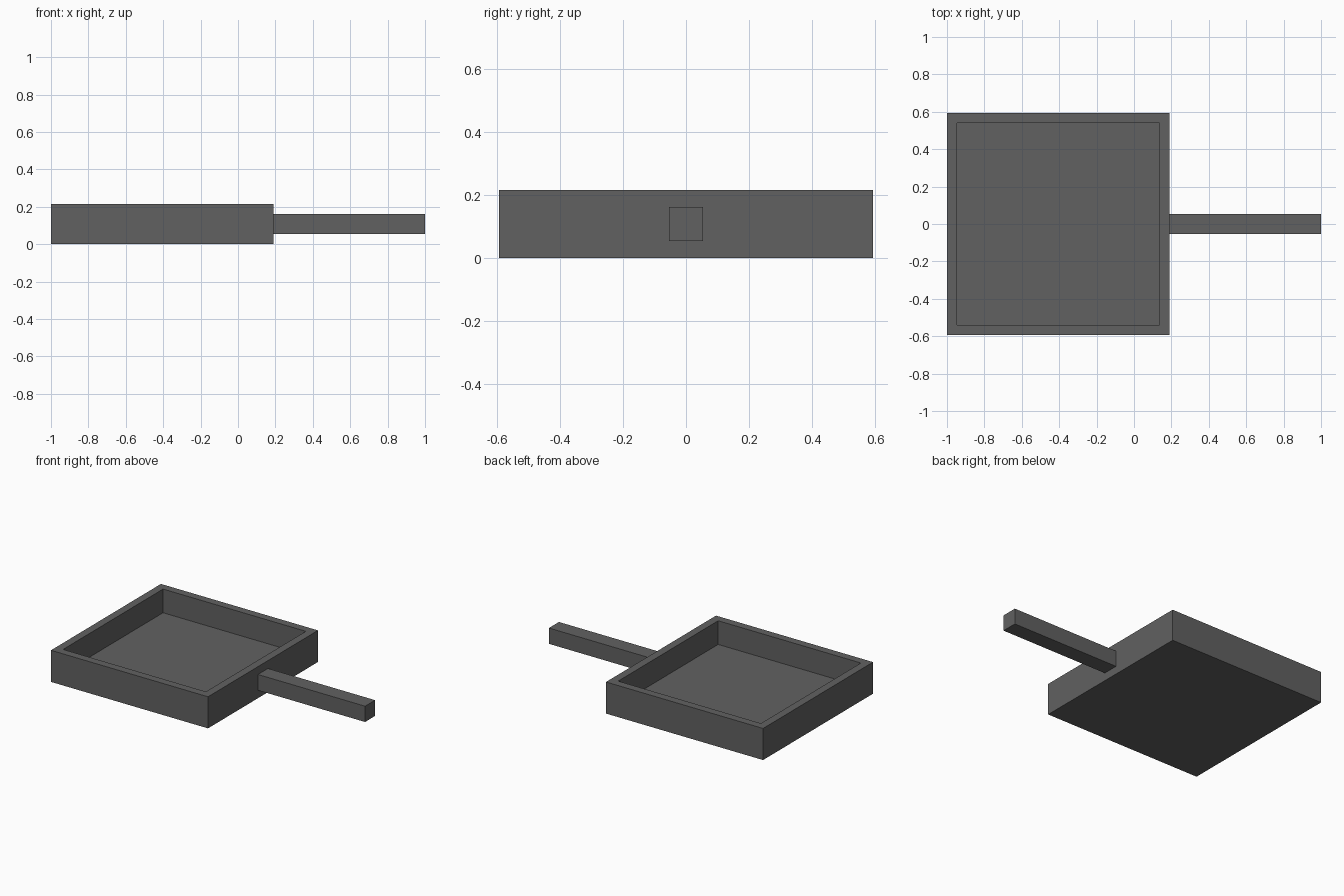
import bpy, bmesh
from mathutils import Matrix, Vector

cube = bpy.data.objects.get("Cube")
if cube:
    bpy.data.objects.remove(cube, do_unlink=True)

U = 2 / 37  # wall thickness, the module for every size

# Single dark grey material
grey = bpy.data.materials.new("dark_grey")
grey.use_nodes = True
colour = (0.12, 0.12, 0.12, 1)
grey.diffuse_color = colour
grey.node_tree.nodes["Principled BSDF"].inputs["Base Color"].default_value = colour


def box(lo, hi):
    """Return a bmesh box between two corners."""
    lo, hi = Vector(lo), Vector(hi)
    bm = bmesh.new()
    bmesh.ops.create_cube(bm, size=1, matrix=Matrix.Translation((lo + hi) / 2)
                          @ Matrix.Diagonal((*(hi - lo), 1)))
    return bm


def add_object(name, bm):
    mesh = bpy.data.meshes.new(name)
    bm.normal_update()
    bm.to_mesh(mesh)
    bm.free()
    mesh.materials.append(grey)
    obj = bpy.data.objects.new(name, mesh)
    bpy.context.collection.objects.link(obj)


# Square pan: inset the top for the rim, then sink the floor
pan_end = -1 + 22 * U
bm = box((-1, -11 * U, 0), (pan_end, 11 * U, 4 * U))
bm.normal_update()
top = max(bm.faces, key=lambda f: f.calc_center_median().z)
bmesh.ops.inset_region(bm, faces=[top], thickness=U, use_even_offset=True)
floor = bmesh.ops.extrude_discrete_faces(bm, faces=[top])["faces"][0]
bmesh.ops.translate(bm, verts=floor.verts, vec=(0, 0, -3 * U))
bmesh.ops.recalc_face_normals(bm, faces=bm.faces)
add_object("pan", bm)

# Straight square handle
add_object("handle", box((pan_end, -U, U), (1, U, 3 * U)))
